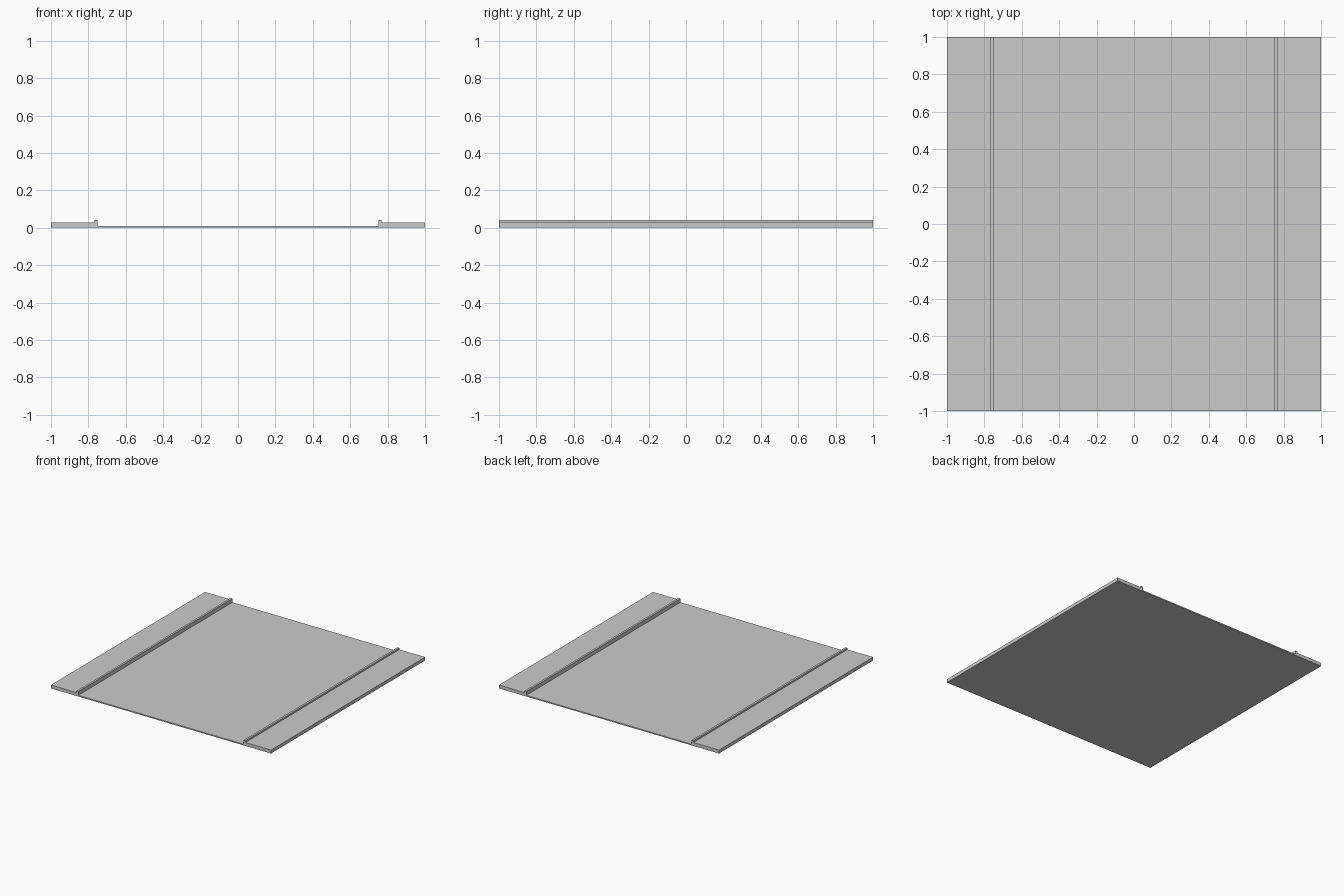
import bpy
import bmesh

if "Cube" in bpy.data.objects:
    bpy.data.objects.remove(bpy.data.objects["Cube"])


def box(name, x0, x1, z0, z1):
    """Full-length slab (y from -1 to 1) with the given x and z extents."""
    bm = bmesh.new()
    bmesh.ops.create_cube(bm, size=1)
    for v in bm.verts:
        v.co.x = x1 if v.co.x > 0 else x0
        v.co.y = 1 if v.co.y > 0 else -1
        v.co.z = z1 if v.co.z > 0 else z0
    bmesh.ops.recalc_face_normals(bm, faces=bm.faces)
    mesh = bpy.data.meshes.new(name)
    bm.to_mesh(mesh)
    bm.free()
    obj = bpy.data.objects.new(name, mesh)
    bpy.context.collection.objects.link(obj)
    return obj


# Road surface
box("road", -0.75, 0.75, 0, 0.01)

# Raised pavement with a narrow kerb lip on each side
for side, s in (("left", -1), ("right", 1)):
    box(f"pavement_{side}", *sorted((s * 0.75, s * 1.0)), 0, 0.028)
    box(f"kerb_{side}", *sorted((s * 0.75, s * 0.767)), 0.028, 0.042)
